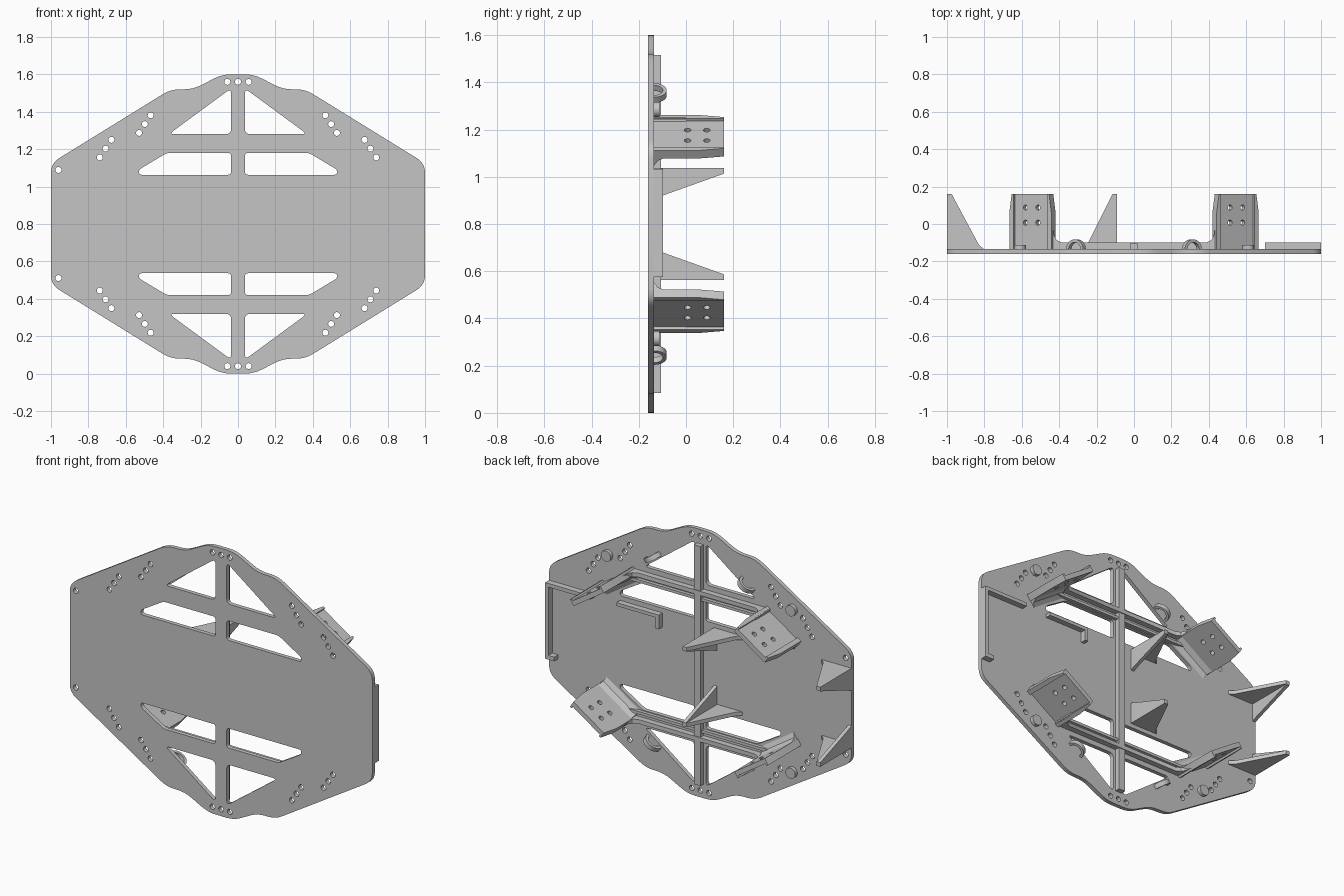
import bpy, bmesh
from math import sin, cos, pi
from mathutils import Vector, Matrix

cube = bpy.data.objects.get("Cube")
if cube:
    bpy.data.objects.remove(cube, do_unlink=True)

MID = 0.8          # height of the mirror plane; parts are drawn relative to it
BACK = -0.135      # rear face of the plate

grey = bpy.data.materials.new("plate_grey")
grey.use_nodes = True
colour = (0.56, 0.56, 0.56, 1)
grey.diffuse_color = colour
grey.node_tree.nodes["Principled BSDF"].inputs["Base Color"].default_value = colour

X, Y, Z = Vector((1, 0, 0)), Vector((0, 1, 0)), Vector((0, 0, 1))
ALONG = Vector((0.83, 0, -0.55)).normalized()   # parallel to the sloping edge


def circle(cx, cy, r, n=16):
    return [(cx + r * cos(2 * pi * i / n), cy + r * sin(2 * pi * i / n)) for i in range(n)]


def rounded(points, r, steps=4):
    """Round every corner of a polygon with a short quadratic curve."""
    out = []
    for i, p in enumerate(points):
        p, a, b = Vector(p), Vector(points[i - 1]), Vector(points[(i + 1) % len(points)])
        s = p + (a - p).normalized() * min(r, (a - p).length * 0.45)
        e = p + (b - p).normalized() * min(r, (b - p).length * 0.45)
        for k in range(steps + 1):
            t = k / steps
            out.append(tuple(s * (1 - t) ** 2 + p * 2 * t * (1 - t) + e * t * t))
    return out


def rect(x0, x1, y0, y1):
    return [(x0, y0), (x1, y0), (x1, y1), (x0, y1)]


def slab(name, loops, low, high, u=X, v=Z, origin=(0, 0, 0), mirror=""):
    """Extrude a filled outline (with holes) along u x v from low to high."""
    curve = bpy.data.curves.new(name, 'CURVE')
    curve.dimensions = '2D'
    curve.fill_mode = 'BOTH'
    curve.extrude = (high - low) / 2
    for loop in loops:
        spline = curve.splines.new('POLY')
        spline.points.add(len(loop) - 1)
        for pt, (a, b) in zip(spline.points, loop):
            pt.co = (a, b, 0, 1)
        spline.use_cyclic_u = True
    obj = bpy.data.objects.new(name, curve)
    bpy.context.collection.objects.link(obj)
    bpy.ops.object.select_all(action='DESELECT')
    obj.select_set(True)
    bpy.context.view_layer.objects.active = obj
    bpy.ops.object.convert(target='MESH')
    obj = bpy.context.view_layer.objects.active
    w = u.cross(v)
    frame = Matrix((u, v, w)).transposed().to_4x4()
    frame.translation = Vector(origin) + w * (low + high) / 2
    obj.data.transform(frame)
    bm = bmesh.new()
    bm.from_mesh(obj.data)
    bmesh.ops.remove_doubles(bm, verts=bm.verts, dist=1e-5)
    bmesh.ops.recalc_face_normals(bm, faces=bm.faces)
    bm.to_mesh(obj.data)
    bm.free()
    obj.location.z = MID
    obj.data.materials.clear()
    obj.data.materials.append(grey)
    bpy.ops.object.shade_smooth_by_angle(angle=0.6)
    if mirror:
        m = obj.modifiers.new("mirror", 'MIRROR')
        m.use_axis = ("X" in mirror, False, "Z" in mirror)
        m.use_mirror_merge = False
    return obj


def four(loop):
    return [[(sx * a, sz * b) for a, b in loop] for sx in (1, -1) for sz in (1, -1)]


# Base plate with rounded outline, lightening windows and bolt holes
quarter = [(1, 0.325), (0.36, 0.72), (0.24, 0.72), (0.085, 0.8)]
right_half = [(a, -b) for a, b in reversed(quarter)] + quarter
outline = rounded(right_half + [(-a, -b) for a, b in right_half], 0.05)
windows = four(rounded([(0.037, 0.48), (0.37, 0.48), (0.037, 0.725)], 0.03))
windows += four(rounded([(0.037, 0.263), (0.53, 0.263), (0.53, 0.29), (0.38, 0.38), (0.037, 0.38)], 0.018))
holes = []
for sx, sz in ((0.498, 0.534), (0.708, 0.403)):
    for k in (-1, 0, 1):
        holes += four(circle(sx + 0.031 * k, sz - 0.047 * k, 0.016))
for s in (1, -1):
    holes += [circle(a, s * 0.76, 0.016) for a in (-0.057, 0, 0.057)]
    holes.append(circle(-0.96, s * 0.289, 0.016))
slab("base_plate", [outline] + windows + holes, -BACK, 0.16)

# Upright spine and the braces that sweep up into the mounts
slab("spine_rib", [rect(-0.022, 0.022, -0.715, 0.715)], 0.105, 0.137)
brace = [(0, -0.137), (0.46, -0.137), (0.46, 0), (0.435, 0), (0.43, -0.055),
         (0.415, -0.085), (0.385, -0.1), (0, -0.1)]
slab("cross_brace", [brace], 0.425, 0.45, u=X, v=Y, mirror="XZ")
slab("cross_brace_lower", [rect(0, 0.49, 0.385, 0.402)], 0.115, 0.137, mirror="XZ")

# Tilted mounting brackets with four bolt holes and raised side lips
centre = (0.54, 0, 0.365)
panel = [(-0.135, -0.137), (0.135, -0.137), (0.135, 0.06), (0.12, 0.16), (-0.12, 0.16), (-0.135, 0.06)]
bolts = [circle(a, b, 0.014) for a in (-0.04, 0.04) for b in (0.007, 0.088)]
slab("mount_bracket", [panel] + bolts, -0.015, 0.013, u=ALONG, v=Y, origin=centre, mirror="XZ")
for s in (1, -1):
    lip = [(s * a, b) for a, b in ((0.108, -0.137), (0.135, -0.137), (0.135, 0.06), (0.12, 0.16), (0.108, 0.16))]
    slab("bracket_lip", [lip], 0.012, 0.026, u=ALONG, v=Y, origin=centre, mirror="XZ")
foot = [(-0.014, -0.137), (-0.06, -0.137), (-0.03, -0.12), (-0.014, -0.085)]
slab("bracket_foot", [foot], -0.13, 0.13, u=ALONG.cross(Y), v=Y,
     origin=centre, mirror="XZ")

# Cable hoops and round bosses
arc = [pi * i / 16 for i in range(17)]
hoop = [(0.054 * cos(t), 0.054 * sin(t)) for t in arc]
hoop += [(0.038 * cos(t), 0.038 * sin(t)) for t in reversed(arc)]
slab("cable_hoop", [hoop], -0.014, 0.014, u=ALONG, v=Y, origin=(0.31, BACK - 0.001, 0.555), mirror="XZ")
slab("round_boss", [circle(0.61, 0.485, 0.032, 24)], 0.113, 0.137, mirror="XZ")

# Corner gussets: one shelf and one upright fin each, at two places
for x, side, reach in ((-1, 1, 0.17), (-0.09, -1, 0.16)):
    shelf = [(x, -0.137), (x, 0.16), (x + side * 0.025, 0.16), (x + side * reach, -0.11),
             (x + side * (reach + 0.03), -0.137)]
    slab("gusset_shelf", [shelf], 0.215, 0.238, u=X, v=Y, mirror="Z")
    fin = [(-0.137, 0.238), (0.16, 0.238), (0.16, 0.213), (-0.1, 0.12), (-0.137, 0.105)]
    x0, x1 = sorted((x, x + side * 0.022))
    slab("gusset_fin", [fin], x0, x1, u=Y, v=Z, mirror="Z")

# Low retaining rims on the other side
rim = [(1, -0.225), (1, 0.23), (0.7, 0.23), (0.7, 0.208), (0.978, 0.208),
       (0.978, -0.2), (0.94, -0.2), (0.94, -0.225)]
slab("edge_rim", [rim], 0.098, 0.137)
stop = [(0.25, 0.15), (0.272, 0.15), (0.272, 0.215), (0.53, 0.215), (0.53, 0.235), (0.25, 0.235)]
slab("corner_stop", [stop], 0.1, 0.137)
